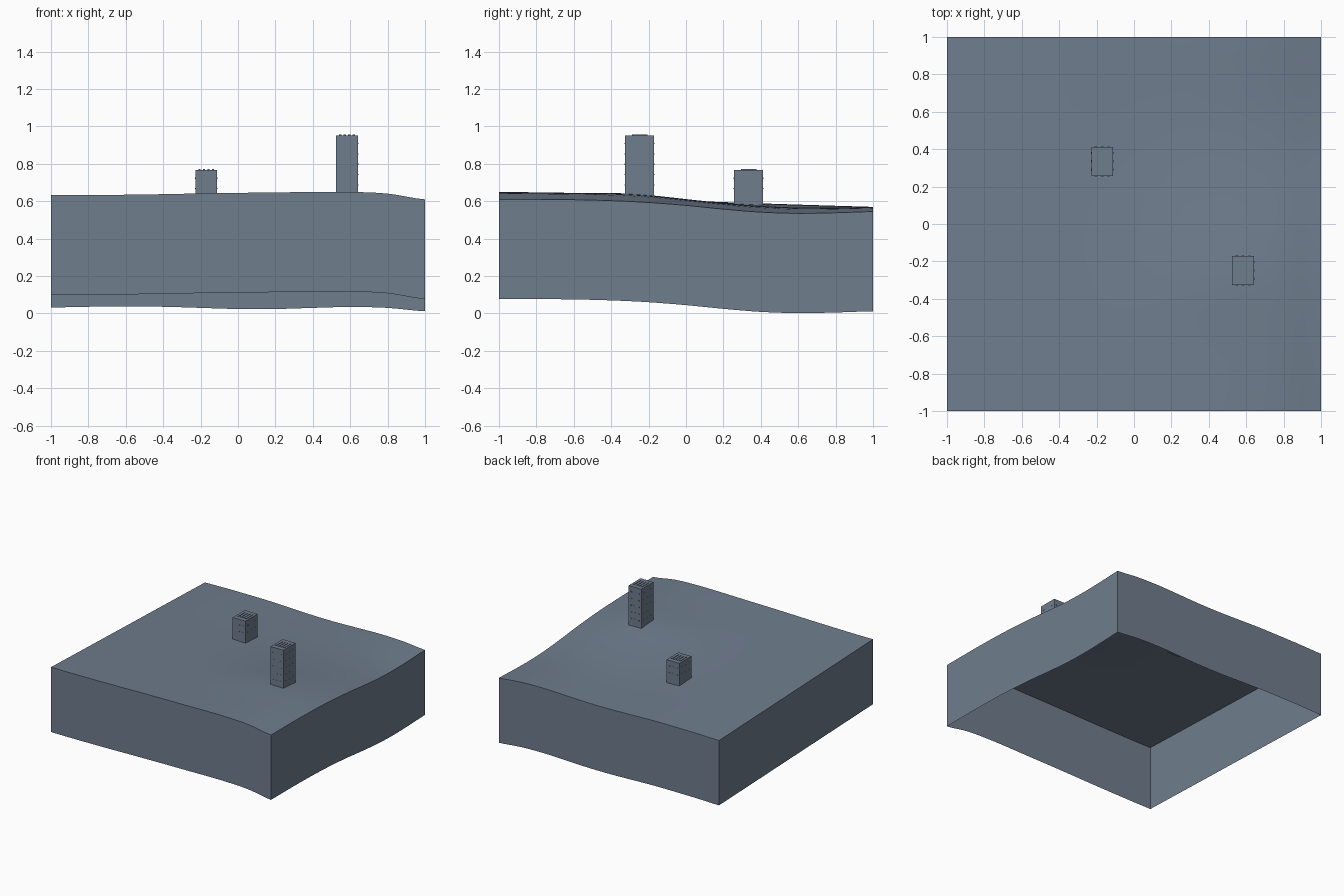
import bpy, bmesh
from math import exp
from mathutils import Matrix, Vector

cube = bpy.data.objects.get("Cube")
if cube:
    bpy.data.objects.remove(cube, do_unlink=True)

slate = bpy.data.materials.new("slate_grey")
colour = (0.16, 0.205, 0.27, 1)
slate.diffuse_color = colour
slate.use_nodes = True
slate.node_tree.nodes["Principled BSDF"].inputs["Base Color"].default_value = colour

DEPTH = 0.533
CELLS = 40


def curve(points, u):
    """Smooth curve through evenly spaced heights, u from -1 to 1."""
    n = len(points) - 1
    t = (u + 1) / 2 * n
    i = min(int(t), n - 1)
    t -= i
    a, b, c, d = (points[max(0, min(n, i + k))] for k in (-1, 0, 1, 2))
    return b + t / 2 * (c - a + t * (2 * a - 5 * b + 4 * c - d + t * (3 * (b - c) + d - a)))


FRONT = [0.633, 0.633, 0.635, 0.638, 0.642, 0.645, 0.647, 0.65, 0.65, 0.641, 0.61]
BACK = [0.565, 0.569, 0.57, 0.569, 0.563, 0.557, 0.557, 0.563, 0.568, 0.563, 0.545]
FALL = [0, 0, 0.03, 0.12, 0.27, 0.5, 0.8, 1.05, 1.15, 1.1, 1]


def ground(x, y):
    weight = ((x + 1) / 2) ** 2
    fall = weight * curve(FALL, y) + (1 - weight) * (y + 1) / 2
    swell = 0.012 * exp(-((x - 0.45) / 0.35) ** 2 - ((y + 0.3) / 0.25) ** 2)
    front, back = curve(FRONT, x), curve(BACK, x)
    return front + (back - front) * fall + swell


def finish(bm, name):
    mesh = bpy.data.meshes.new(name)
    bm.to_mesh(mesh)
    bm.free()
    mesh.materials.append(slate)
    obj = bpy.data.objects.new(name, mesh)
    bpy.context.collection.objects.link(obj)
    return obj


def add_box(bm, low, high):
    low, high = Vector(low), Vector(high)
    matrix = Matrix.Translation((low + high) / 2) @ Matrix.Diagonal((high - low).to_4d())
    matrix[3][3] = 1
    bmesh.ops.create_cube(bm, size=1, matrix=matrix)


# Rolling ground with a skirt hanging from its border, open underneath
bm = bmesh.new()
bmesh.ops.create_grid(bm, x_segments=CELLS, y_segments=CELLS, size=1)
for v in bm.verts:
    v.co.z = ground(v.co.x, v.co.y)
border = [e for e in bm.edges if e.is_boundary]
skirt = bmesh.ops.extrude_edge_only(bm, edges=border)["geom"]
for v in skirt:
    if isinstance(v, bmesh.types.BMVert):
        v.co.z -= DEPTH
bmesh.ops.recalc_face_normals(bm, faces=bm.faces)
if max(bm.faces, key=lambda f: abs(f.normal.z)).normal.z < 0:
    bmesh.ops.reverse_faces(bm, faces=bm.faces)
terrain = finish(bm, "terrain_block")
bpy.ops.object.select_all(action="DESELECT")
terrain.select_set(True)
bpy.context.view_layer.objects.active = terrain
bpy.ops.object.shade_smooth_by_angle(angle=0.6)


def tower(name, cx, cy, top):
    hx, hy = 0.058, 0.078
    base = min(ground(cx + i * hx, cy + j * hy) for i in (-1, 1) for j in (-1, 1))
    # Plain shaft
    bm = bmesh.new()
    add_box(bm, (cx - hx, cy - hy, base), (cx + hx, cy + hy, top))
    finish(bm, name + "_shaft")
    # Low roof slats
    bm = bmesh.new()
    for k in range(4):
        x = cx - 0.036 + k * 0.024
        add_box(bm, (x - 0.006, cy - 0.042, top), (x + 0.006, cy + 0.042, top + 0.004))
    finish(bm, name + "_roof_slats")
    # Rows of small ledges on all four walls
    bm = bmesh.new()
    z = top - 0.045
    while z > base + 0.04:
        for side in (-1, 1):
            for k in (-1, 0, 1):
                x, y = cx + k * 0.034, cy + side * hy
                add_box(bm, (x - 0.006, y - 0.002, z - 0.003), (x + 0.006, y + 0.002, z + 0.003))
                x, y = cx + side * hx, cy + k * 0.045
                add_box(bm, (x - 0.002, y - 0.006, z - 0.003), (x + 0.002, y + 0.006, z + 0.003))
        z -= 0.055
    finish(bm, name + "_ledges")


tower("tall_tower", 0.583, -0.248, 0.953)
tower("short_tower", -0.17, 0.335, 0.768)
